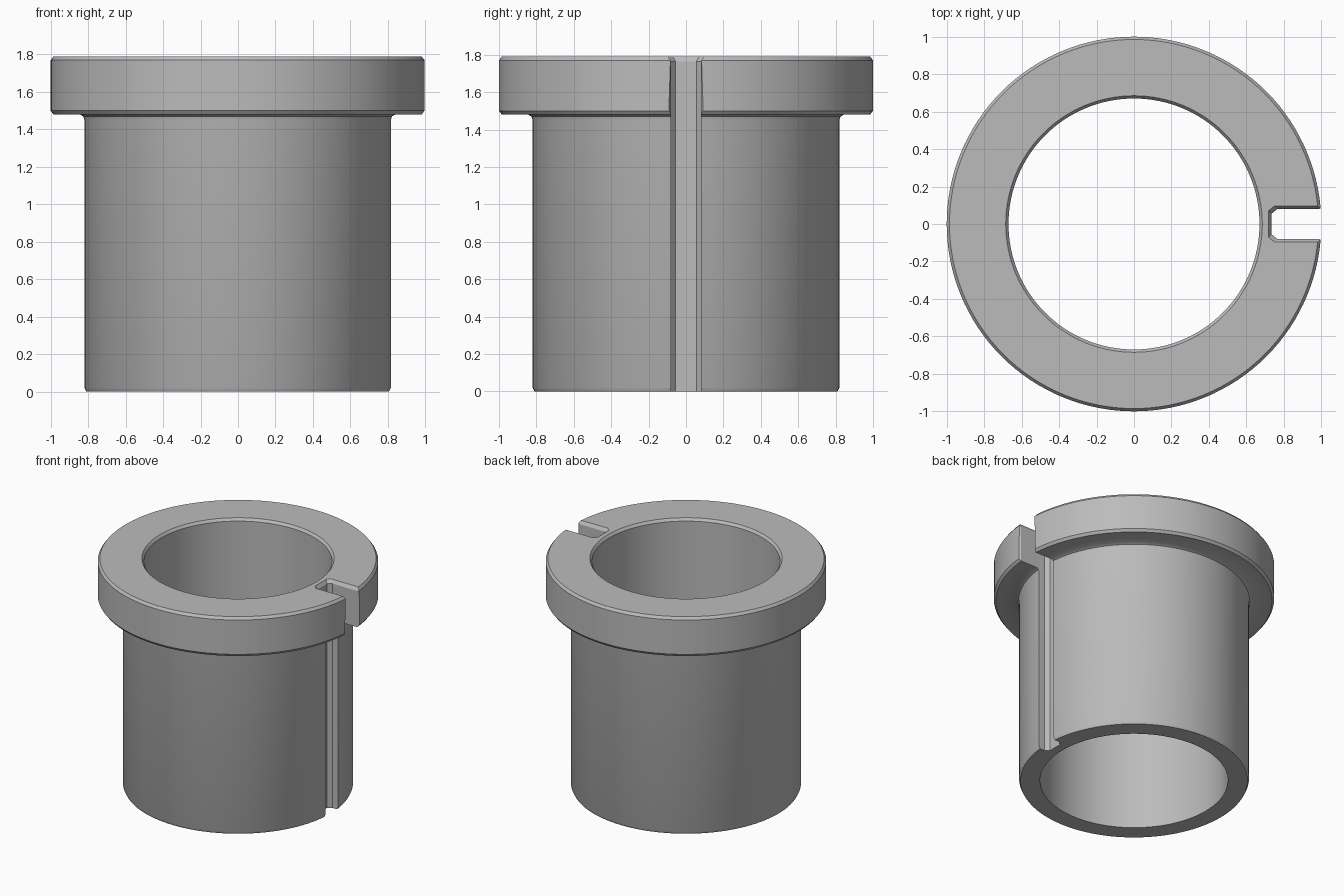
import bpy, bmesh
from math import cos, sin, tau

cube = bpy.data.objects.get("Cube")
if cube:
    bpy.data.objects.remove(cube, do_unlink=True)

SEGMENTS = 128
HEIGHT = 1.79

steel = bpy.data.materials.new("plain grey")
steel.use_nodes = True
grey = (0.5, 0.5, 0.5, 1)
steel.diffuse_color = grey
steel.node_tree.nodes["Principled BSDF"].inputs["Base Color"].default_value = grey


def skin(name, rings, closed):
    """Join equal-length rings of points with quads; cap the ends unless closed."""
    bm = bmesh.new()
    loops = [[bm.verts.new(p) for p in ring] for ring in rings]
    n = len(loops[0])
    pairs = list(zip(loops, loops[1:]))
    if closed:
        pairs.append((loops[-1], loops[0]))
    else:
        bm.faces.new(loops[0])
        bm.faces.new(loops[-1])
    for a, b in pairs:
        for i in range(n):
            j = (i + 1) % n
            bm.faces.new((a[i], a[j], b[j], b[i]))
    bmesh.ops.recalc_face_normals(bm, faces=bm.faces)
    mesh = bpy.data.meshes.new(name)
    bm.to_mesh(mesh)
    bm.free()
    mesh.materials.append(steel)
    obj = bpy.data.objects.new(name, mesh)
    bpy.context.collection.objects.link(obj)
    return obj


# Flanged sleeve: closed radius/height section with worn, chamfered rims
section = [(0.67, 0), (0.81, 0), (0.82, 0.02), (0.82, 1.45), (0.826, 1.47),
           (0.845, 1.48), (0.985, 1.48), (1, 1.5), (1, 1.77),
           (0.985, HEIGHT), (0.685, HEIGHT), (0.67, 1.77)]
rings = [[(r * cos(tau * i / SEGMENTS), r * sin(tau * i / SEGMENTS), z)
          for i in range(SEGMENTS)] for r, z in section]
sleeve = skin("flanged_sleeve", rings, closed=True)


# Keyway cutter: slot with chamfered inner corners, flared at the top rim
def slot(z, grow):
    half = 0.08 + grow
    floor = 0.735 - grow
    side = [(1.2, half), (floor + 0.03, half), (floor, half - 0.025)]
    outline = side + [(x, -y) for x, y in reversed(side)]
    return [(x, y, z) for x, y in outline]


levels = [(-0.1, 0), (HEIGHT - 0.025, 0), (HEIGHT, 0.016), (HEIGHT + 0.1, 0.016)]
cutter = skin("keyway_cutter", [slot(z, g) for z, g in levels], closed=False)
cutter.hide_render = True

cut = sleeve.modifiers.new("keyway", 'BOOLEAN')
cut.operation = 'DIFFERENCE'
cut.solver = 'EXACT'
cut.object = cutter

# Soften the keyway's long edges, then apply and remove the cutter
bpy.ops.object.select_all(action='DESELECT')
sleeve.select_set(True)
bpy.context.view_layer.objects.active = sleeve
bpy.ops.object.modifier_apply(modifier=cut.name)
bpy.data.objects.remove(cutter, do_unlink=True)

bm = bmesh.new()
bm.from_mesh(sleeve.data)
lips = [e for e in bm.edges
        if abs(e.verts[0].co.z - e.verts[1].co.z) > 0.2
        and all(v.co.x > 0.8 and abs(abs(v.co.y) - 0.08) < 0.003 for v in e.verts)]
bmesh.ops.bevel(bm, geom=lips, offset=0.012, segments=1, affect='EDGES')
bm.to_mesh(sleeve.data)
bm.free()

bpy.ops.object.shade_smooth_by_angle(angle=0.5)
